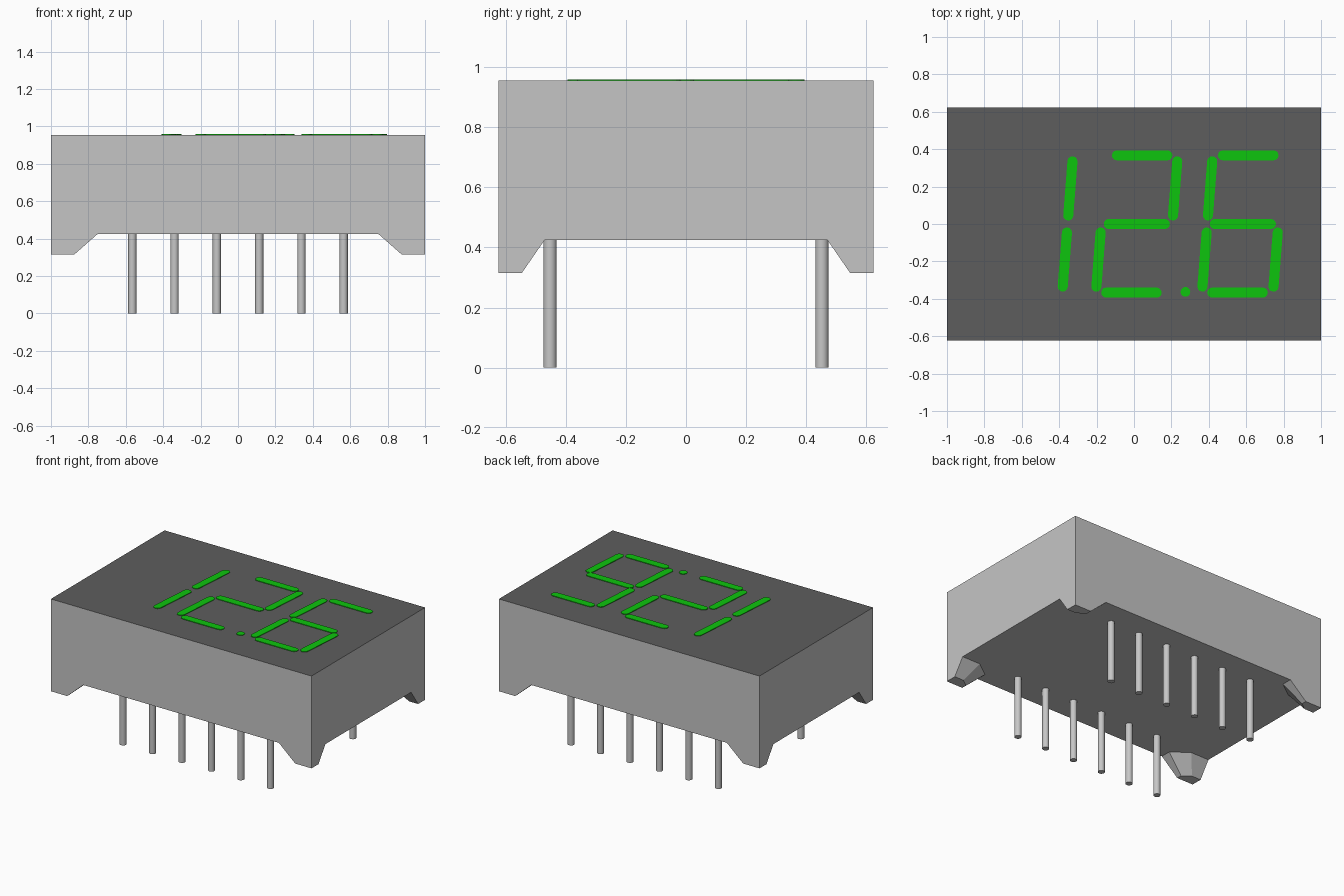
import bpy, bmesh, math
from mathutils import Vector

cube = bpy.data.objects.get("Cube")
if cube:
    bpy.data.objects.remove(cube, do_unlink=True)


def material(name, rgb):
    mat = bpy.data.materials.new(name)
    mat.use_nodes = True
    mat.diffuse_color = (*rgb, 1)
    mat.node_tree.nodes["Principled BSDF"].inputs["Base Color"].default_value = (*rgb, 1)
    return mat


GREY = material("light grey plastic", (0.56, 0.56, 0.56))
DARK = material("dark grey face", (0.11, 0.11, 0.11))
GREEN = material("lit green", (0.004, 0.56, 0.004))
METAL = material("pin metal", (0.57, 0.57, 0.57))

HALF_X, HALF_Y = 1.0, 0.623
FOOT_Z, BASE_Z, TOP_Z = 0.315, 0.425, 0.955


def add_object(name, bm, *mats):
    bmesh.ops.recalc_face_normals(bm, faces=bm.faces)
    mesh = bpy.data.meshes.new(name)
    bm.to_mesh(mesh)
    bm.free()
    for mat in mats:
        mesh.materials.append(mat)
    obj = bpy.data.objects.new(name, mesh)
    bpy.context.collection.objects.link(obj)
    return obj


def loft(bm, lower, upper):
    """Closed solid between two outlines with the same number of points."""
    a = [bm.verts.new(p) for p in lower]
    b = [bm.verts.new(p) for p in upper]
    bm.faces.new(a[::-1])
    bm.faces.new(b)
    for i in range(len(a)):
        j = (i + 1) % len(a)
        bm.faces.new((a[i], a[j], b[j], b[i]))


# Housing with a dark display face on top
bm = bmesh.new()
corners = [(-HALF_X, -HALF_Y), (HALF_X, -HALF_Y), (HALF_X, HALF_Y), (-HALF_X, HALF_Y)]
loft(bm, [(x, y, BASE_Z) for x, y in corners], [(x, y, TOP_Z) for x, y in corners])
bm.normal_update()
for face in bm.faces:
    face.material_index = int(face.normal.z > 0.5)
add_object("housing", bm, GREY, DARK)


# Tapered corner feet with a chamfered inner corner
def foot_outline(dx, dy, z):
    steps = [(0, 0), (dx, 0), (dx, dy * 0.47), (dx * 0.56, dy), (0, dy)]
    return [(HALF_X - x, HALF_Y - y, z) for x, y in steps]


bm = bmesh.new()
loft(bm, foot_outline(0.125, 0.077, FOOT_Z), foot_outline(0.25, 0.153, BASE_Z))
feet = add_object("corner_feet", bm, GREY)
mirror = feet.modifiers.new("four corners", "MIRROR")
mirror.use_axis = (True, True, False)
mirror.use_mirror_merge = False

# Two rows of round pins
for row, y in (("front", -0.452), ("back", 0.452)):
    for i in range(6):
        bpy.ops.mesh.primitive_cylinder_add(
            vertices=24, radius=0.022, depth=BASE_Z + 0.01,
            location=((i - 2.5) * 0.226, y, (BASE_Z + 0.01) / 2))
        pin = bpy.context.object
        pin.name = f"{row}_pin_{i + 1}"
        pin.data.materials.append(METAL)
        bpy.ops.object.shade_smooth_by_angle()


# Lit segments: thin round-ended plates, leaning to the right
SLANT = 0.078
RADIUS = 0.027


def bar(bm, p, q):
    p, q = Vector(p), Vector(q)
    heading = math.atan2(q.y - p.y, q.x - p.x)
    outline = []
    for centre, start in ((q, -math.pi / 2), (p, math.pi / 2)):
        for k in range(7):
            a = heading + start + math.pi * k / 6
            outline.append((centre.x + RADIUS * math.cos(a), centre.y + RADIUS * math.sin(a)))
    loft(bm, [(x, y, TOP_Z - 0.002) for x, y in outline],
         [(x, y, TOP_Z + 0.004) for x, y in outline])


def lean(cx, x, y):
    return (cx + x + SLANT * y, y)


SEGMENTS = {
    "top": ((-0.135, 0.367), (0.135, 0.367)),
    "middle": ((-0.15, 0), (0.15, 0)),
    "bottom": ((-0.135, -0.367), (0.135, -0.367)),
    "upper_left": ((-0.19, 0.045), (-0.19, 0.335)),
    "upper_right": ((0.19, 0.045), (0.19, 0.335)),
    "lower_left": ((-0.19, -0.045), (-0.19, -0.335)),
    "lower_right": ((0.19, -0.045), (0.19, -0.335)),
}
DIGITS = (
    ("left_digit", -0.545, ("upper_right", "lower_right")),
    ("middle_digit", 0.015, ("top", "upper_right", "middle", "lower_left", "bottom")),
    ("right_digit", 0.582, ("top", "upper_left", "middle", "lower_left", "lower_right", "bottom")),
)
for name, cx, lit in DIGITS:
    bm = bmesh.new()
    for key in lit:
        p, q = SEGMENTS[key]
        bar(bm, (*lean(cx, *p), 0), (*lean(cx, *q), 0))
    add_object(name + "_segments", bm, GREEN)

# Decimal point
bpy.ops.mesh.primitive_cylinder_add(vertices=20, radius=0.026, depth=0.006,
                                    location=(0.275, -0.363, TOP_Z + 0.001))
dot = bpy.context.object
dot.name = "decimal_point"
dot.data.materials.append(GREEN)
